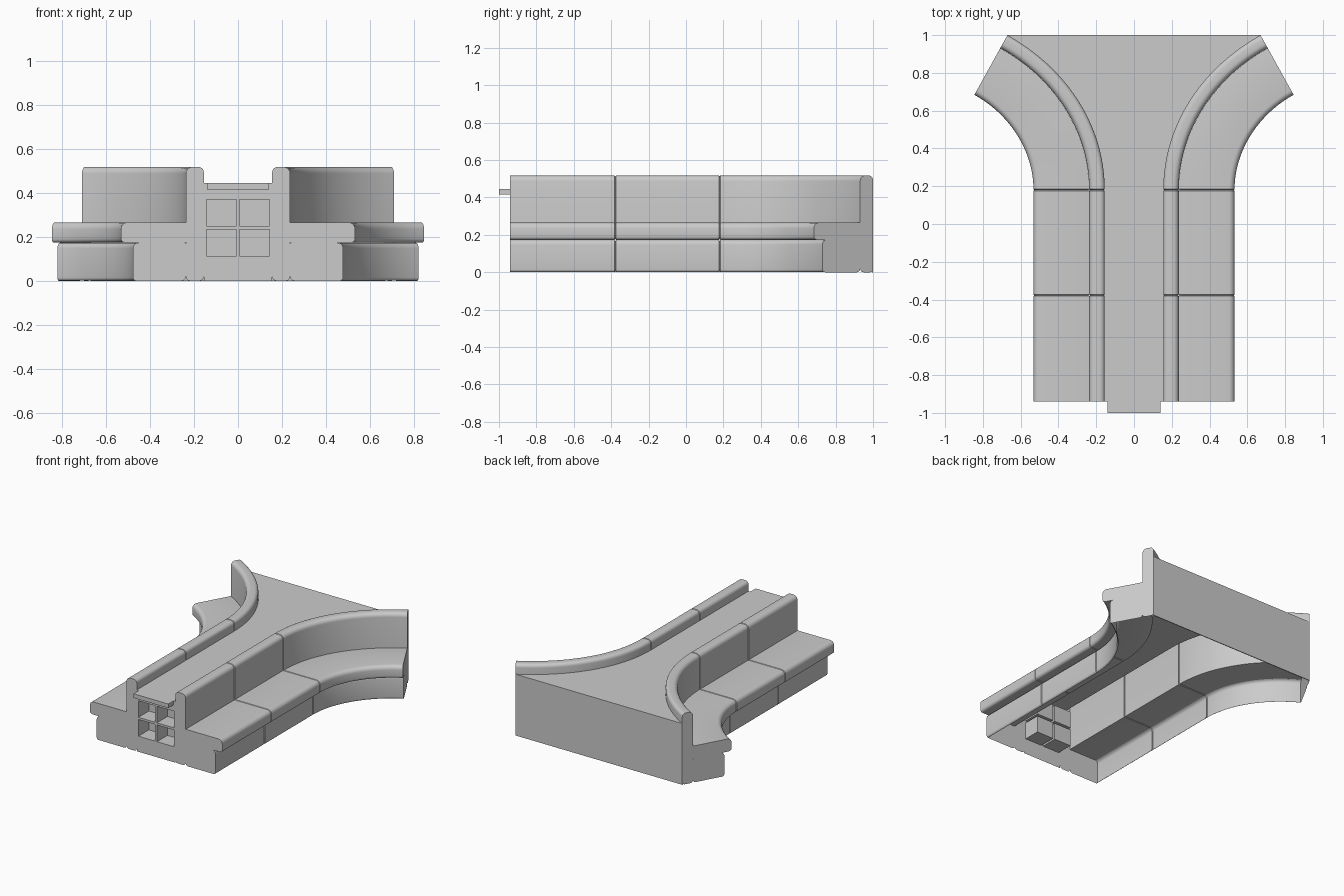
import bpy, bmesh, math
from mathutils import Vector
from mathutils.geometry import interpolate_bezier

cube = bpy.data.objects.get("Cube")
if cube:
    bpy.data.objects.remove(cube)

grey = bpy.data.materials.new("soft grey")
grey.use_nodes = True
COLOR = (0.6, 0.6, 0.6, 1)
grey.diffuse_color = COLOR
grey.node_tree.nodes["Principled BSDF"].inputs["Base Color"].default_value = COLOR

BACK_X, WALL_X, EDGE_X = 0.155, 0.237, 0.532   # backrest rear, backrest front, seat lip
FRONT, JOINT, BEND = -0.94, -0.378, 0.18
TOP = 0.445                                    # platform height
SEAT_Z = 0.173                                 # underside of the cushions
STEPS = 24


def finish(name, bm, smooth=False, mirror=False):
    mesh = bpy.data.meshes.new(name)
    bm.to_mesh(mesh)
    bm.free()
    mesh.materials.append(grey)
    obj = bpy.data.objects.new(name, mesh)
    bpy.context.collection.objects.link(obj)
    if smooth:
        bpy.ops.object.select_all(action='DESELECT')
        obj.select_set(True)
        bpy.context.view_layer.objects.active = obj
        bpy.ops.object.shade_smooth_by_angle(angle=math.radians(35))
    if mirror:
        obj.modifiers.new("mirror", 'MIRROR').use_mirror_merge = False


def bend_curve(start_x, end, handle):
    """Curve leaving the straight run and turning outward."""
    a, d = Vector((start_x, BEND, 0)), Vector((*end, 0))
    turn = Vector((0.875, 0.485, 0))
    return interpolate_bezier(a, a + Vector((0, handle, 0)), d - turn * handle, d, STEPS + 1)


back_curve = bend_curve(BACK_X, (0.67, 1.0), 0.35)
lip_curve = bend_curve(EDGE_X, (0.845, 0.684), 0.21)

# Stations along the seating: rear point, lip point, inset (for the seam grooves)
SEAM, DEPTH = 0.004, 0.004
stations = [(Vector((BACK_X, y, 0)), Vector((EDGE_X, y, 0)), inset) for y, inset in (
    (FRONT, 0), (JOINT - SEAM, 0), (JOINT, DEPTH), (JOINT + SEAM, 0),
    (BEND - SEAM, 0), (BEND, DEPTH), (BEND + SEAM, 0))]
stations += [(b, l, 0) for b, l in zip(back_curve[1:], lip_curve[1:])]


def rounded_rect(x0, x1, z0, z1, radii, n=5):
    """Rounded outline; radii run from bottom inner corner, anticlockwise."""
    corners = [(x0, z0, 1, 1), (x1, z0, -1, 1), (x1, z1, -1, -1), (x0, z1, 1, -1)]
    pts = []
    for i, ((x, z, sx, sz), r) in enumerate(zip(corners, radii)):
        for k in range(n + 1):
            a = math.pi + (i + k / n) * math.pi / 2
            pts.append((x + sx * r + r * math.cos(a), z + sz * r + r * math.sin(a)))
    return pts


def sweep(name, profile, hidden):
    """Shell along the stations, capped at both ends; hidden strips stay open."""
    bm = bmesh.new()
    n = len(profile)
    cx = sum(x for x, z in profile) / n
    cz = sum(z for x, z in profile) / n
    rings = []
    for back, lip, inset in stations:
        ring = []
        for x, z in profile:
            x += math.copysign(inset, cx - x)
            p = back.lerp(lip, (x - BACK_X) / (EDGE_X - BACK_X))
            ring.append(bm.verts.new((p.x, p.y, z + math.copysign(inset, cz - z))))
        rings.append(ring)
    for i in range(n):
        j = (i + 1) % n
        (xa, za), (xb, zb) = profile[i], profile[j]
        if hidden((xa + xb) / 2, (za + zb) / 2):
            continue
        for a, b in zip(rings, rings[1:]):
            bm.faces.new((a[j], a[i], b[i], b[j]))
    bm.faces.new(rings[0])
    bm.faces.new(reversed(rings[-1]))
    finish(name, bm, smooth=True, mirror=True)


# Backrest shell: front wall above the seat, rear wall above the platform
backrest = rounded_rect(BACK_X, WALL_X, 0, 0.517, (0.02, 0.02, 0.03, 0.025))
backrest.insert(len(backrest) // 2, (WALL_X, SEAT_Z))
backrest.append((BACK_X, TOP - 0.03))
sweep("backrest", backrest,
      lambda x, z: z < SEAT_Z or (x < BACK_X + 0.001 and z < TOP - 0.03))

# Seat base: outer panel only, open underneath
base = rounded_rect(WALL_X, 0.477, 0, SEAT_Z, (0.02, 0.015, 0.025, 0.005))
sweep("seat_base", base, lambda x, z: x < 0.3 or z < 0.001 or z > SEAT_Z - 0.001)

# Seat cushion
cushion = rounded_rect(WALL_X, EDGE_X, SEAT_Z, 0.265, (0.002, 0.02, 0.03, 0.002))
sweep("seat_cushion", cushion, lambda x, z: x < WALL_X + 0.0005)


def box(name, lo, hi):
    bm = bmesh.new()
    for v in bmesh.ops.create_cube(bm, size=1)["verts"]:
        v.co = [l + (c + 0.5) * (h - l) for c, l, h in zip(v.co, lo, hi)]
    finish(name, bm)


# Raised platform slab between the backrests
bm = bmesh.new()
side = [(BACK_X + 0.004, FRONT)] + [(p.x + 0.004, p.y) for p in back_curve[:-1]] + [(0.67, 1.0)]
outline = side + [(-x, y) for x, y in reversed(side)]
slab = bm.faces.new([bm.verts.new((x, y, TOP)) for x, y in outline])
lower = bmesh.ops.extrude_face_region(bm, geom=[slab], use_keep_orig=True)["geom"]
bmesh.ops.translate(bm, vec=(0, 0, -0.03), verts=[v for v in lower if isinstance(v, bmesh.types.BMVert)])
bmesh.ops.recalc_face_normals(bm, faces=bm.faces[:])
finish("platform", bm)

# Front ledge and rear wall
box("front_ledge", (-0.14, -1.0, TOP - 0.03), (0.14, FRONT, TOP))
box("rear_wall", (-0.67, 0.994, 0), (0.67, 1.0, TOP))

# Front panel with four recessed cubbies
xs = (-BACK_X, -0.142, -0.007, 0.007, 0.142, BACK_X)
zs = (0, 0.113, 0.234, 0.25, 0.37, TOP - 0.03)
bm = bmesh.new()
grid = [[bm.verts.new((x, FRONT, z)) for x in xs] for z in zs]
cubbies = []
for r in range(5):
    for c in range(5):
        f = bm.faces.new((grid[r][c], grid[r][c + 1], grid[r + 1][c + 1], grid[r + 1][c]))
        if r in (1, 3) and c in (1, 3):
            cubbies.append(f)
for f in cubbies:
    new = bmesh.ops.extrude_discrete_faces(bm, faces=[f])["faces"][0]
    bmesh.ops.translate(bm, vec=(0, 0.12, 0), verts=new.verts[:])
finish("front_panel", bm)
